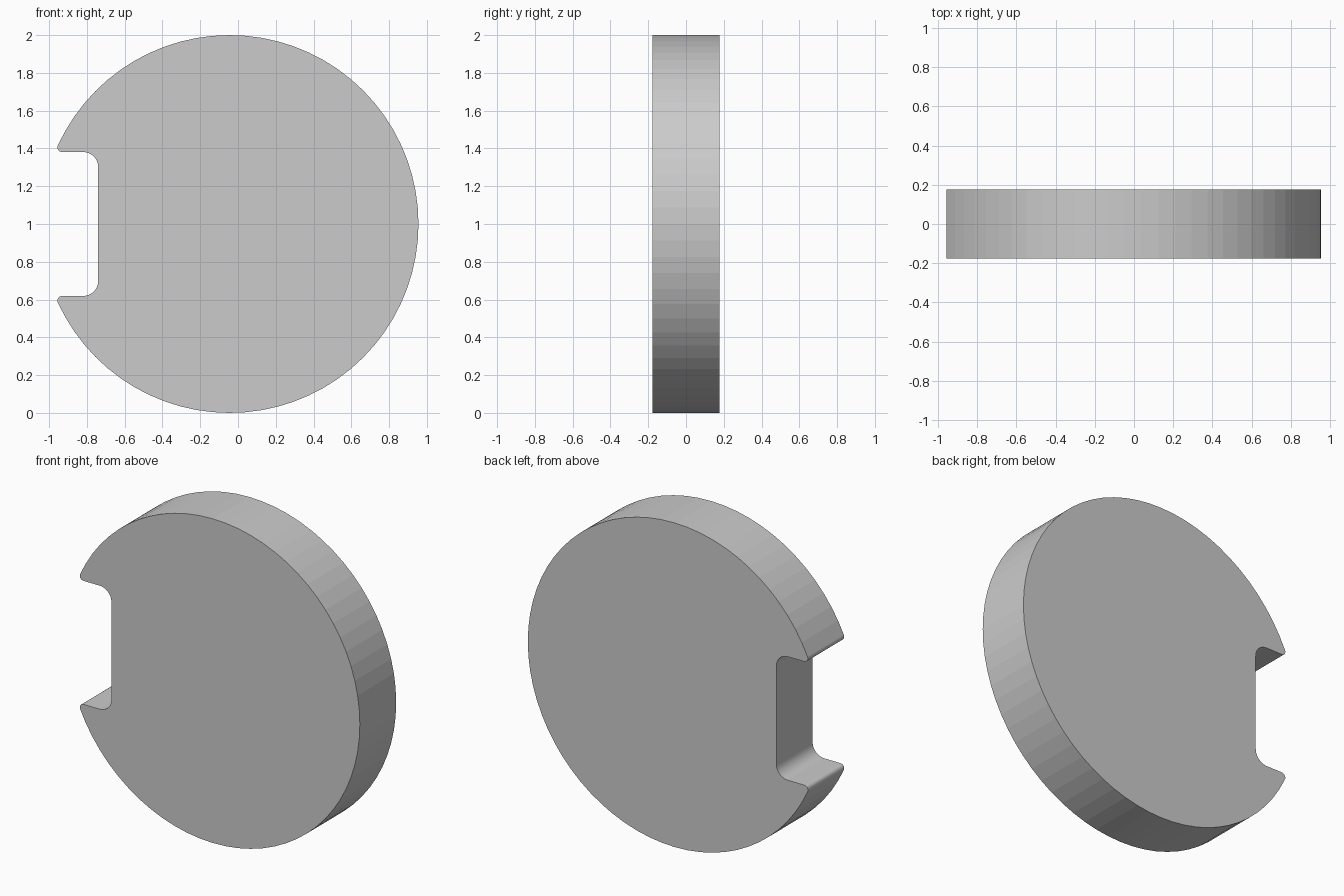
import bpy, bmesh
from math import sin, cos, pi, sqrt, atan2

if "Cube" in bpy.data.objects:
    bpy.data.objects.remove(bpy.data.objects["Cube"])

R, CX, CZ = 1.0, -0.0445, 1.0      # disc radius and centre
HALF_T = 0.177                     # half thickness
SLOT_H, SLOT_X = 0.381, -0.74      # slot half height, slot back wall
R_TIP, R_IN = 0.025, 0.08          # tip rounding, inner corner fillet


def arc(cx, cz, r, a0, a1, n):
    return [(cx + r * cos(a0 + (a1 - a0) * i / n),
             cz + r * sin(a0 + (a1 - a0) * i / n)) for i in range(n + 1)]


# Upper half outline, relative to the axis z = 0: rim, rounded tip, slot fillet
tip_z = SLOT_H + R_TIP
tip_dx = -sqrt((R - R_TIP) ** 2 - tip_z ** 2)
tip_angle = atan2(tip_z, tip_dx)
upper = arc(CX, 0, R, 0, tip_angle, 31)
upper += arc(CX + tip_dx, tip_z, R_TIP, tip_angle, 1.5 * pi, 8)[1:]
upper += arc(SLOT_X - R_IN, SLOT_H - R_IN, R_IN, pi / 2, 0, 10)

# Mirror for the lower half (the rim start point is shared)
outline = upper + [(x, -z) for x, z in reversed(upper[1:])]

# Extrude the outline into the disc
bm = bmesh.new()
face = bm.faces.new([bm.verts.new((x, -HALF_T, z + CZ)) for x, z in outline])
ext = bmesh.ops.extrude_face_region(bm, geom=[face], use_keep_orig=True)
bmesh.ops.translate(bm, vec=(0, 2 * HALF_T, 0),
                    verts=[g for g in ext["geom"] if isinstance(g, bmesh.types.BMVert)])
bmesh.ops.recalc_face_normals(bm, faces=bm.faces)
mesh = bpy.data.meshes.new("slotted_disc")
bm.to_mesh(mesh)
bm.free()
disc = bpy.data.objects.new("slotted_disc", mesh)
bpy.context.collection.objects.link(disc)
